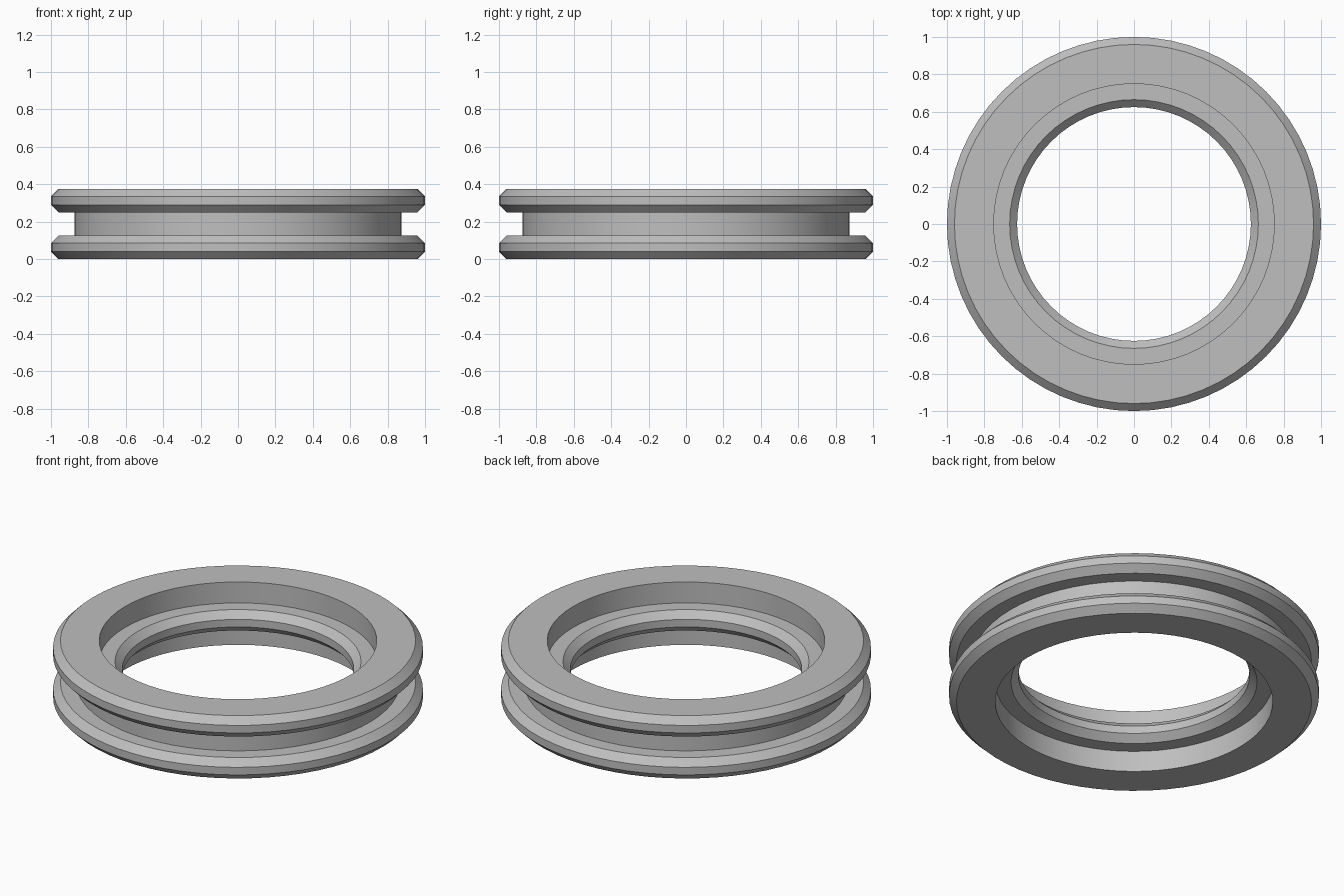
import bpy, bmesh, math
from mathutils import Matrix

cube = bpy.data.objects.get("Cube")
if cube:
    bpy.data.objects.remove(cube)

SEGMENTS = 64
MID = 0.1875  # height of the symmetry plane

metal = bpy.data.materials.new("light_grey_metal")
metal.use_nodes = True
grey = (0.52, 0.52, 0.52, 1)
metal.diffuse_color = grey
metal.node_tree.nodes["Principled BSDF"].inputs["Base Color"].default_value = grey

# Upper half of the cross-section (radius, height), from groove over the rim to the bore
upper = [(0.875, 0.25), (0.96, 0.25), (1.0, 0.29), (1.0, 0.335), (0.96, 0.375),
         (0.75, 0.375), (0.75, 0.25), (0.665, 0.25), (0.625, 0.21)]
profile = upper + [(r, 2 * MID - z) for r, z in reversed(upper)]

# Revolve the closed section into a grooved ring
bm = bmesh.new()
rings = []
for i in range(SEGMENTS):
    turn = Matrix.Rotation(math.tau * i / SEGMENTS, 3, 'Z')
    rings.append([bm.verts.new(turn @ bm.verts.new((r, 0, z)).co) for r, z in profile])
bmesh.ops.delete(bm, geom=[v for v in bm.verts if v not in {w for ring in rings for w in ring}],
                 context='VERTS')
for i, ring in enumerate(rings):
    following = rings[(i + 1) % SEGMENTS]
    for j in range(len(profile)):
        k = (j + 1) % len(profile)
        bm.faces.new((ring[j], following[j], following[k], ring[k]))
bmesh.ops.recalc_face_normals(bm, faces=bm.faces)

mesh = bpy.data.meshes.new("grooved_ring")
bm.to_mesh(mesh)
bm.free()
mesh.materials.append(metal)
ring_object = bpy.data.objects.new("grooved_ring", mesh)
bpy.context.collection.objects.link(ring_object)

# Smooth around the ring, crisp at the chamfers
bpy.context.view_layer.objects.active = ring_object
ring_object.select_set(True)
bpy.ops.object.shade_smooth_by_angle(angle=math.radians(30))
